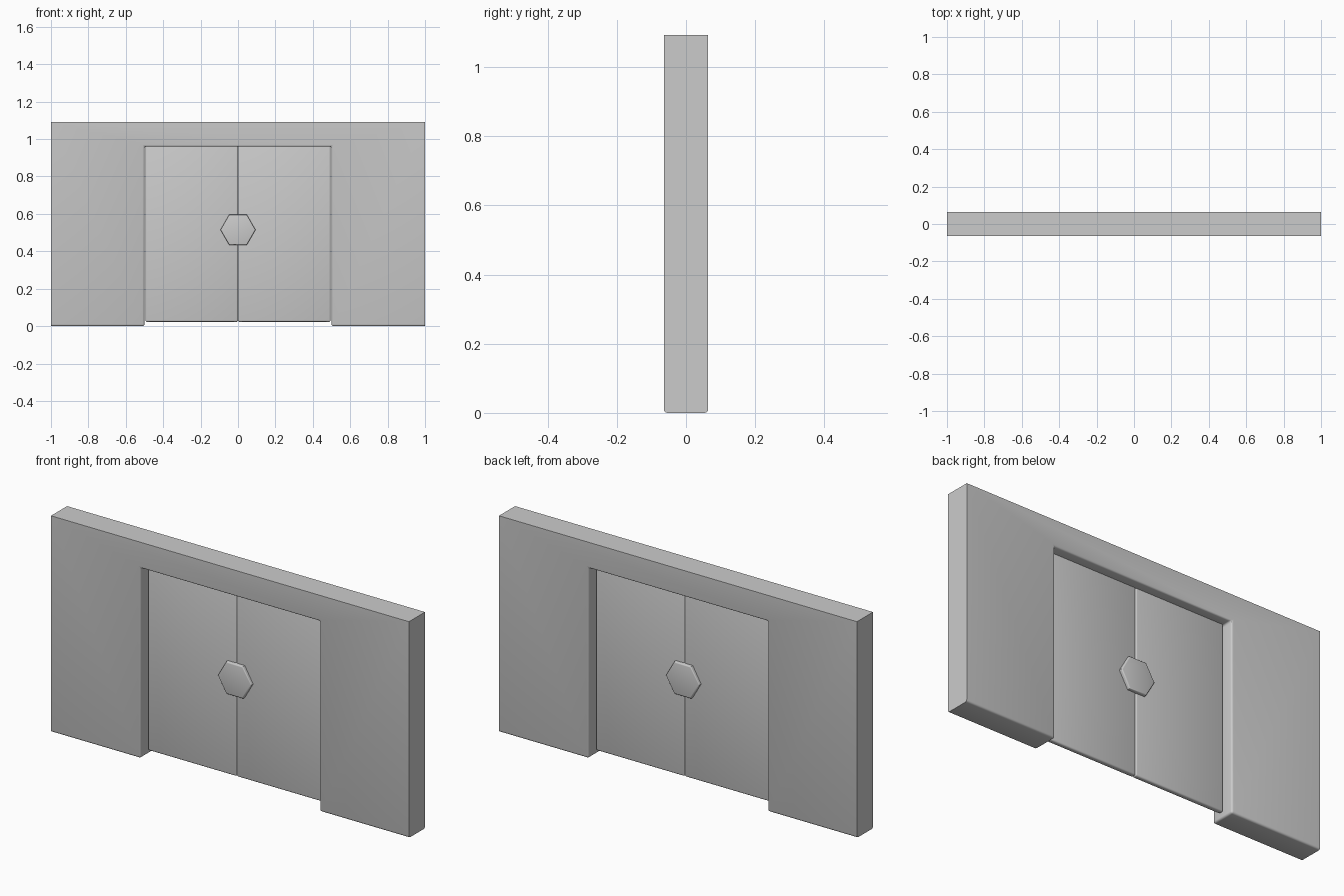
import bpy, bmesh, math

if "Cube" in bpy.data.objects:
    bpy.data.objects.remove(bpy.data.objects["Cube"])


def extrude_profile(name, pts, depth, bevel, keep=lambda e: True, segments=3):
    """Extrude an XZ outline through y, centred on y=0, and round chosen edges."""
    bm = bmesh.new()
    face = bm.faces.new([bm.verts.new((x, -depth / 2, z)) for x, z in pts])
    ext = bmesh.ops.extrude_face_region(bm, geom=[face])
    moved = [g for g in ext["geom"] if isinstance(g, bmesh.types.BMVert)]
    bmesh.ops.translate(bm, verts=moved, vec=(0, depth, 0))
    bmesh.ops.recalc_face_normals(bm, faces=bm.faces)
    bmesh.ops.bevel(bm, geom=[e for e in bm.edges if keep(e)], offset=bevel,
                    segments=segments, profile=0.5, affect='EDGES')
    bmesh.ops.recalc_face_normals(bm, faces=bm.faces)
    mesh = bpy.data.meshes.new(name)
    bm.to_mesh(mesh)
    bm.free()
    obj = bpy.data.objects.new(name, mesh)
    bpy.context.collection.objects.link(obj)
    bpy.ops.object.select_all(action='DESELECT')
    obj.select_set(True)
    bpy.context.view_layer.objects.active = obj
    bpy.ops.object.shade_smooth_by_angle(angle=math.radians(35))
    return obj


# Wall with doorway; the flat end faces stay sharp
def not_on_end(e):
    return not all(abs(v.co.x) > 0.999 for v in e.verts)


outline = [(-1, 0), (-0.5, 0), (-0.5, 0.96), (0.5, 0.96),
           (0.5, 0), (1, 0), (1, 1.092), (-1, 1.092)]
extrude_profile("wall", outline, 0.128, 0.01, not_on_end)

# Two door leaves, tops tucked into the lintel
for side, name in ((-1, "door_left"), (1, "door_right")):
    xs = sorted((0, side * 0.495))
    extrude_profile(name, [(xs[0], 0.023), (xs[1], 0.023),
                           (xs[1], 0.97), (xs[0], 0.97)], 0.026, 0.008)

# Hexagonal lock passing through both leaves
hexagon = [(0.094 * math.cos(math.radians(a)), 0.515 + 0.094 * math.sin(math.radians(a)))
           for a in range(0, 360, 60)]
extrude_profile("hex_lock", hexagon, 0.058, 0.006,
                lambda e: abs(e.verts[0].co.y - e.verts[1].co.y) < 1e-5)
